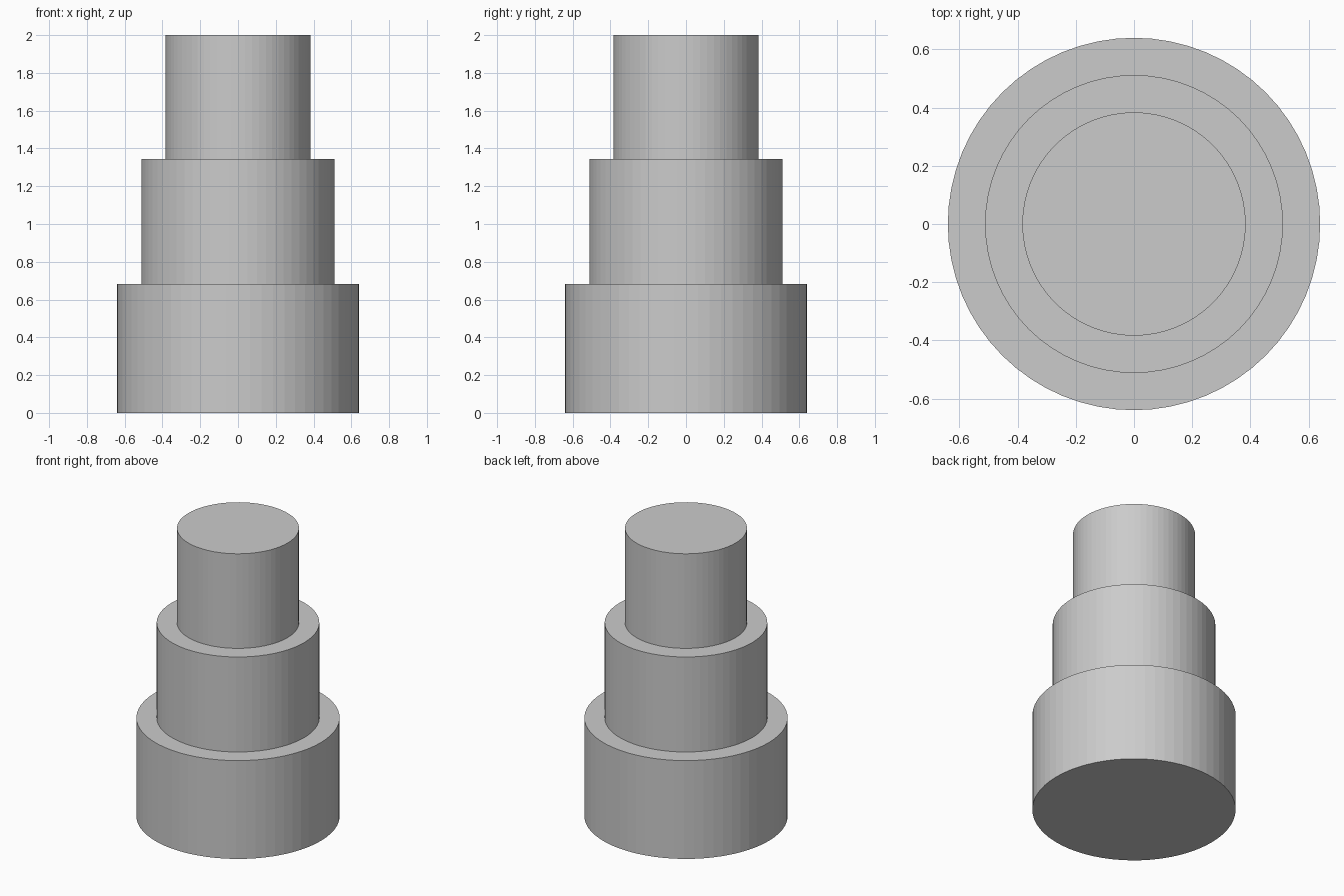
import bpy

if "Cube" in bpy.data.objects:
    bpy.data.objects.remove(bpy.data.objects["Cube"])

SIDES = 64


def tier(name, radius, z0, z1):
    """Upright capped cylinder between two heights."""
    bpy.ops.mesh.primitive_cylinder_add(
        vertices=SIDES, radius=radius, depth=z1 - z0,
        location=(0, 0, (z0 + z1) / 2))
    bpy.context.object.name = name


# Three stacked round tiers, narrowing upwards
tier("lower_tier", 0.64, 0.0, 0.683)
tier("middle_tier", 0.512, 0.683, 1.343)
tier("upper_tier", 0.384, 1.343, 2.0)
